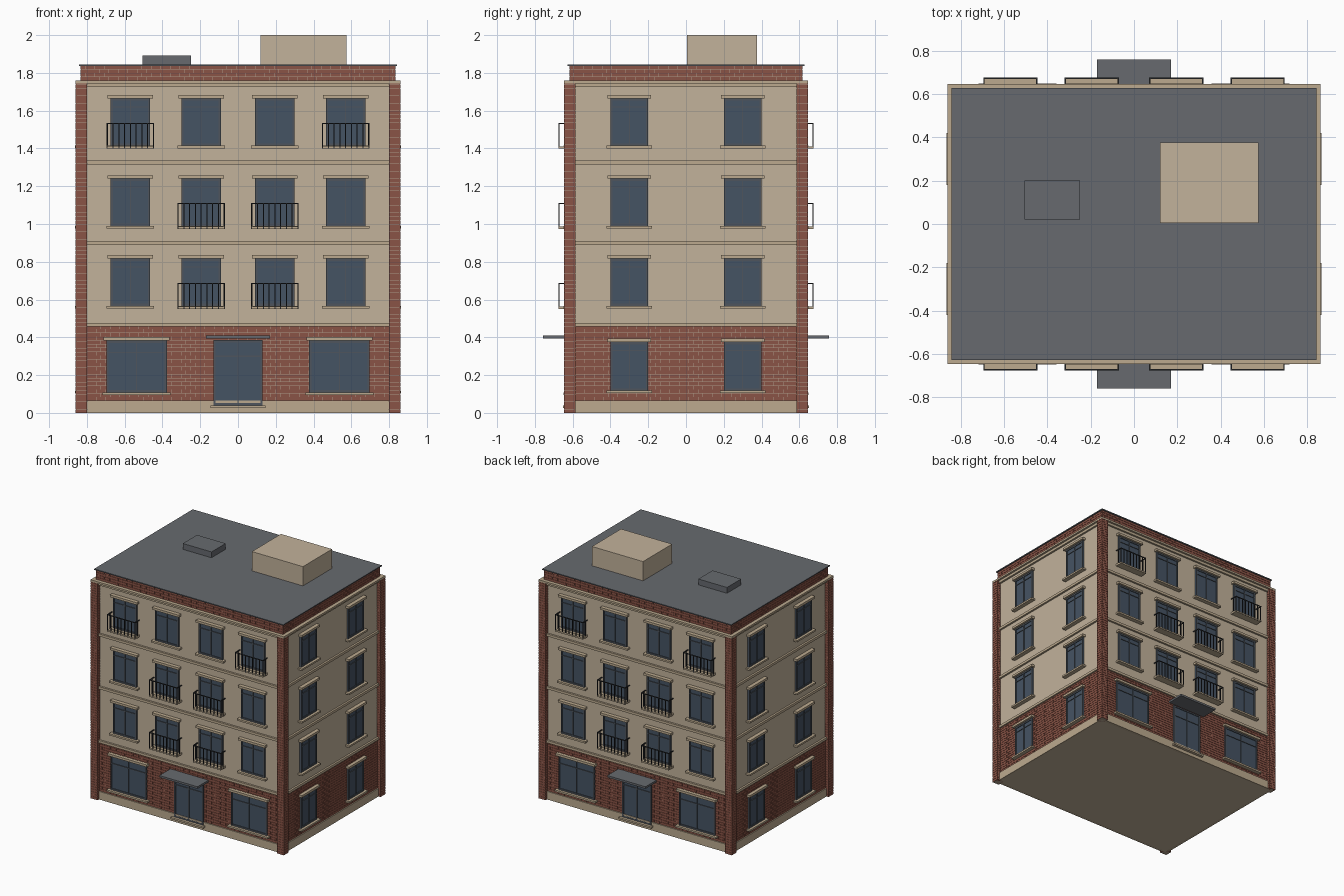
import bpy, bmesh, math
from mathutils import Matrix, Vector

cube = bpy.data.objects.get("Cube")
if cube:
    bpy.data.objects.remove(cube, do_unlink=True)


def material(name, rgb):
    lin = [((c / 255 + 0.055) / 1.055) ** 2.4 for c in rgb] + [1]
    m = bpy.data.materials.new(name)
    m.use_nodes = True
    m.diffuse_color = lin
    bsdf = next(n for n in m.node_tree.nodes if n.type == 'BSDF_PRINCIPLED')
    bsdf.inputs["Base Color"].default_value = lin
    bsdf.inputs["Roughness"].default_value = 0.8
    return m


STUCCO = material("warm stucco", (194, 178, 155))
TRIM = material("stone trim", (188, 170, 143))
BRICK = material("red brick", (138, 84, 70))
MORTAR = material("mortar", (176, 158, 138))
GLASS = material("blue grey glass", (69, 83, 99))
FRAME = material("window frame grey", (78, 85, 93))
ROOF = material("roof grey", (103, 106, 111))
IRON = material("dark iron", (45, 47, 50))

parts = {}


def box(name, mat, x, y, z, M=Matrix()):
    """Add a box, given as three (low, high) ranges, to the named part."""
    bm, _ = parts.setdefault(name, (bmesh.new(), mat))
    size = Matrix.Diagonal((x[1] - x[0], y[1] - y[0], z[1] - z[0], 1))
    mid = Matrix.Translation((sum(x) / 2, sum(y) / 2, sum(z) / 2))
    bmesh.ops.create_cube(bm, size=1, matrix=M @ mid @ size)


def span(c, half):
    return (c - half, c + half)


HX, HY = 0.83, 0.615          # half size of the body
CORNER = 0.03                 # half width of the corner pillars
COURSE, GAP, BRICK_LEN = 0.02, 0.0018, 0.05
GROUND_TOP, WALL_TOP, ROOF_Z = 0.46, 1.745, 1.845


def facade_matrix(angle, dist):
    # local x runs along the wall, local -y points outward
    return Matrix.Rotation(angle, 4, 'Z') @ Matrix.Translation((0, -dist, 0))


def bricks(name, half, z0, z1, M, out=0.003):
    """Running bond brick facing."""
    for r in range(round((z1 - z0) / COURSE)):
        z = z0 + r * COURSE
        x = -half - (r % 2) * BRICK_LEN / 2
        while x < half - 0.001:
            a, b = max(x, -half), min(x + BRICK_LEN - GAP, half)
            if b - a > 0.002:
                box(name, BRICK, (a, b), (-out, 0.004),
                    (z, min(z + COURSE - GAP, z1)), M)
            x += BRICK_LEN


def window(M, c, half, z0, z1, transom, lintel=True, sill=True):
    bar = 0.006
    box("window_glass", GLASS, span(c, half), (-0.008, 0.01), (z0, z1), M)
    for x in (c - half + bar, c, c + half - bar):
        box("window_frames", FRAME, span(x, bar if x != c else bar / 2), (-0.014, 0), (z0, z1), M)
    for z in (z0 + bar, z1 - bar):
        box("window_frames", FRAME, span(c, half - bar), (-0.0135, 0), span(z, bar), M)
    box("window_frames", FRAME, span(c, half - bar), (-0.0135, 0), span(transom, bar / 2), M)
    if lintel:
        box("lintels", TRIM, span(c, half + 0.015), (-0.03, 0), (z1, z1 + 0.018), M)
    if sill:
        box("sills", TRIM, span(c, half + 0.02), (-0.034, 0), (z0 - 0.014, z0), M)


def balcony(M, c, z):
    half, depth, top, t = 0.125, 0.06, 0.137, 0.003
    box("balcony_slabs", TRIM, span(c, half), (-depth, 0), (z, z + 0.012), M)
    box("balcony_rails", IRON, span(c, half), (-depth, -depth + 2 * t), (z + top - 2 * t, z + top), M)
    for i in range(9):
        x = c + (half - t) * (i / 4 - 1)
        box("balcony_rails", IRON, span(x, t * 0.8), (-depth, -depth + 2 * t), (z, z + top - t), M)
    for s in (-1, 1):
        x = c + s * (half - t)
        box("balcony_rails", IRON, span(x, t), (-depth, 0), (z + top - 2 * t, z + top), M)
        box("balcony_rails", IRON, span(x, t), (-0.03, -0.03 + 2 * t), (z, z + top), M)


# Main body, cornice, parapet and roof
box("ground_floor", MORTAR, (-HX, HX), (-HY, HY), (0.004, GROUND_TOP))
box("base_slab", STUCCO, (-HX, HX), (-HY, HY), (0, 0.01))
box("upper_walls", STUCCO, (-HX, HX), (-HY, HY), (GROUND_TOP, WALL_TOP))
box("cornice", TRIM, span(0, HX + 0.031), span(0, HY + 0.031), (WALL_TOP, 1.76))
box("parapet", MORTAR, span(0, HX), span(0, HY), (1.76, 1.838))
box("roof", ROOF, span(0, HX + 0.012), span(0, HY + 0.012), (1.837, ROOF_Z))
box("stair_house", STUCCO, (0.12, 0.575), (0.005, 0.375), (ROOF_Z, 2.0))
box("roof_hatch", ROOF, (-0.505, -0.25), (0.02, 0.20), (ROOF_Z, 1.892))

# Corner pillars in brick courses
for sx in (-1, 1):
    for sy in (-1, 1):
        cx, cy = sx * HX, sy * HY
        box("pillar_cores", MORTAR, span(cx, CORNER - 0.002), span(cy, CORNER - 0.002), (0, WALL_TOP))
        for r in range(math.ceil(WALL_TOP / COURSE)):
            z = r * COURSE
            box("corner_pillars", BRICK, span(cx, CORNER), span(cy, CORNER),
                (z, min(z + COURSE - GAP, WALL_TOP)))

# Four facades: front and back are wide, the sides narrow
floors = [0.567, 0.99, 1.415]
for k in range(4):
    wide = k % 2 == 0
    half, dist = (HX, HY) if wide else (HY, HX)
    M = facade_matrix(k * math.pi / 2, dist)
    inner = half - CORNER
    bricks("ground_bricks", inner, 0.065, GROUND_TOP, M)
    bricks("parapet_bricks", half + 0.003, 1.76, 1.837, M)
    box("plinth", TRIM, (-inner, inner), (-0.012, 0.01), (0, 0.065), M)
    for z in (0.467, 0.9, 1.325, 1.735):
        box("floor_bands", TRIM, (-inner, inner), (-0.015, 0.01), span(z, 0.01), M)

    for i, z in enumerate(floors):
        for c in (-0.57, -0.195, 0.195, 0.57) if wide else (-0.3, 0.3):
            window(M, c, 0.105 if wide else 0.1, z, z + 0.25, z + 0.205)
        if wide:
            for s in (-1, 1):
                balcony(M, s * (0.57 if i == 2 else 0.195), z - 0.016)

    if wide:
        # Shop windows and entrance
        for s in (-1, 1):
            window(M, s * 0.537, 0.16, 0.108, 0.383, 0.32)
        window(M, 0, 0.13, 0.04, 0.385, 0.3, lintel=False, sill=False)
        box("door_steps", TRIM, span(0, 0.145), (-0.035, 0), (0.026, 0.04), M)
        box("canopies", ROOF, span(0, 0.17), (-0.143, 0), (0.395, 0.411), M)
    else:
        for c in (-0.3, 0.3):
            window(M, c, 0.1, 0.118, 0.375, 0.33)

# Turn each part into an object
for name, (bm, mat) in parts.items():
    mesh = bpy.data.meshes.new(name)
    bm.to_mesh(mesh)
    bm.free()
    mesh.materials.append(mat)
    bpy.context.scene.collection.objects.link(bpy.data.objects.new(name, mesh))
